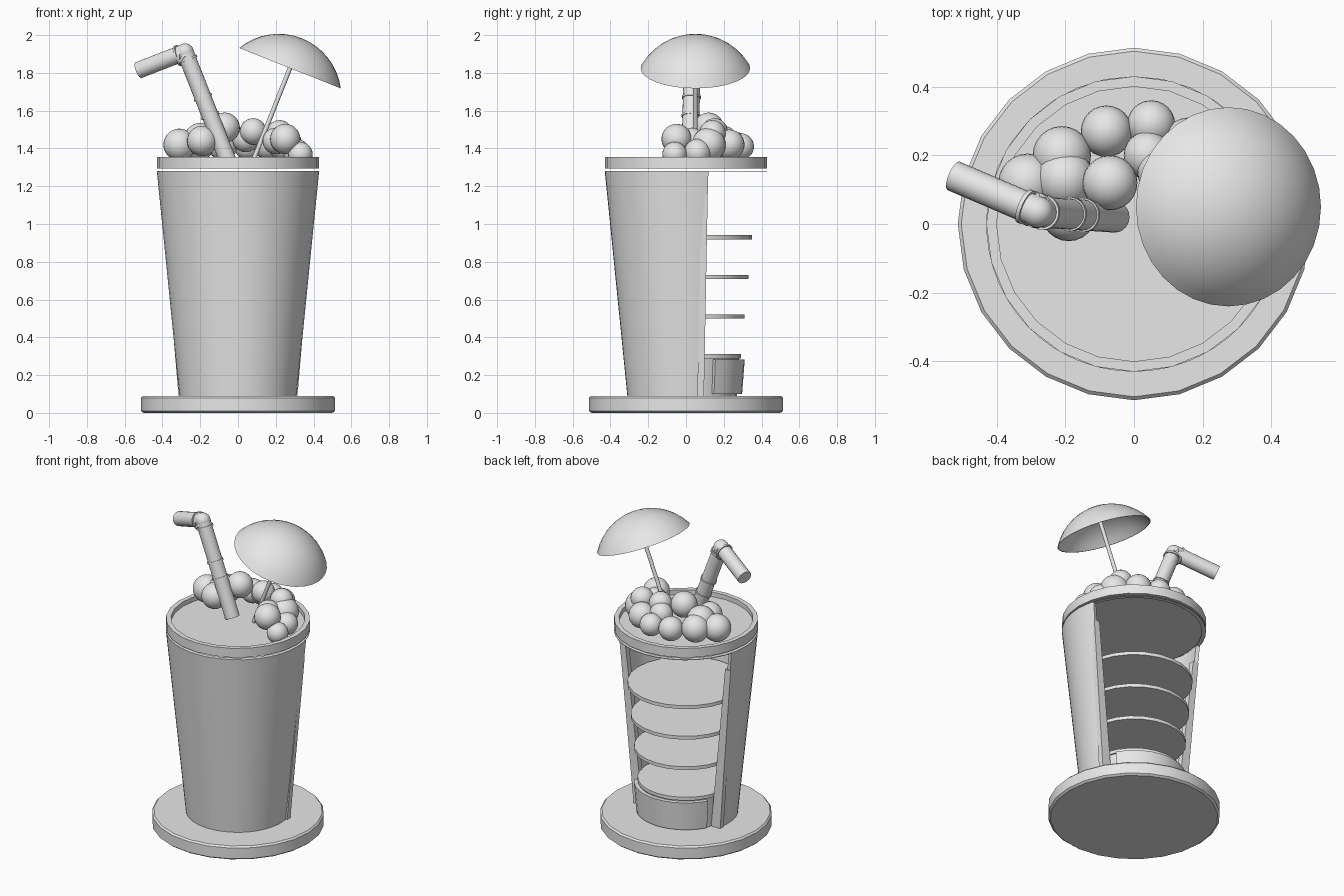
import bpy, bmesh, math
from math import radians, sin, cos
from mathutils import Vector

cube = bpy.data.objects.get("Cube")
if cube:
    bpy.data.objects.remove(cube, do_unlink=True)

grey = bpy.data.materials.new("plain grey")
grey.use_nodes = True
grey.diffuse_color = (0.8, 0.8, 0.8, 1)
grey.node_tree.nodes["Principled BSDF"].inputs["Base Color"].default_value = (0.8, 0.8, 0.8, 1)


def finish(name, bm):
    bmesh.ops.remove_doubles(bm, verts=bm.verts, dist=1e-5)
    bmesh.ops.recalc_face_normals(bm, faces=bm.faces)
    mesh = bpy.data.meshes.new(name)
    bm.to_mesh(mesh)
    bm.free()
    mesh.materials.append(grey)
    ob = bpy.data.objects.new(name, mesh)
    bpy.context.collection.objects.link(ob)
    bpy.ops.object.select_all(action="DESELECT")
    ob.select_set(True)
    bpy.context.view_layer.objects.active = ob
    bpy.ops.object.shade_smooth_by_angle(angle=radians(35))
    return ob


def lathe(name, profile, segments=24, start=0, sweep=360, closed=False):
    """Turn an (r, z) profile about z; a partial sweep of a closed profile gets end caps."""
    bm = bmesh.new()
    rings = []
    for i in range(segments + 1):
        a = radians(start + sweep * i / segments)
        rings.append([bm.verts.new((r * cos(a), r * sin(a), z)) for r, z in profile])
    n = len(profile)
    for a, b in zip(rings, rings[1:]):
        for j in range(n if closed else n - 1):
            k = (j + 1) % n
            quad = [a[j], b[j], b[k], a[k]]
            if profile[j][0] == 0:
                quad = [a[j], b[k], a[k]]
            elif profile[k][0] == 0:
                quad = [a[j], b[j], a[k]]
            bm.faces.new(quad)
    if closed and sweep < 360:
        bm.faces.new(rings[0])
        bm.faces.new(rings[-1])
    return finish(name, bm)


def disc(name, r, z0, z1):
    return lathe(name, [(0, z0), (r, z0), (r, z1), (0, z1)])


def rod(name, a, b, r, segments=20):
    a, b = Vector(a), Vector(b)
    bm = bmesh.new()
    bmesh.ops.create_cone(bm, cap_ends=True, segments=segments, radius1=r, radius2=r,
                          depth=(b - a).length)
    ob = finish(name, bm)
    ob.location = (a + b) / 2
    ob.rotation_euler = (b - a).to_track_quat("Z", "Y").to_euler()
    return ob


def ball(name, x, y, z, r):
    bm = bmesh.new()
    bmesh.ops.create_uvsphere(bm, u_segments=24, v_segments=14, radius=r)
    ob = finish(name, bm)
    ob.location = (x, y, z)
    return ob


# Round base with softened edges
lathe("base", [(0, 0), (0.50, 0), (0.513, 0.01), (0.513, 0.08), (0.503, 0.09), (0, 0.09)])

# Tapered cup wall, open at the back
lathe("cup_wall", [(0.31, 0.085), (0.43, 1.28), (0.405, 1.28), (0.285, 0.085)],
      32, 164, 212, closed=True)
lathe("cup_rim", [(0.43, 1.277), (0.43, 1.281), (0.405, 1.281), (0.405, 1.277)], 32, closed=True)

# Straight trims beside the opening
for side, name in ((1, "left_trim"), (-1, "right_trim")):
    bm = bmesh.new()
    ends = []
    for x0, x1, y0, y1, z in ((0.25, 0.315, 0.06, 0.095, 0.09), (0.365, 0.405, 0.08, 0.115, 1.16)):
        ends.append([bm.verts.new((side * x, y, z))
                     for x, y in ((x0, y0), (x1, y0), (x1, y1), (x0, y1))])
    low, high = ends
    bm.faces.new(low)
    bm.faces.new(high)
    for i in range(4):
        j = (i + 1) % 4
        bm.faces.new((low[i], low[j], high[j], high[i]))
    finish(name, bm)

# Shelves and the counter at the bottom
for i in range(4):
    z = 0.30 + 0.21 * i
    disc(f"shelf_{i + 1}", 0.29 + 0.02 * i, z - 0.011, z + 0.011)
lathe("counter_core", [(0, 0.09), (0.27, 0.09), (0.28, 0.29), (0, 0.29)])
lathe("counter_front", [(0.297, 0.1), (0.311, 0.283), (0.285, 0.283), (0.275, 0.1)],
      12, 30, 120, closed=True)

# Lid with raised rim
lathe("lid", [(0, 1.295), (0.43, 1.295), (0.43, 1.355), (0.40, 1.355), (0.40, 1.325), (0, 1.325)])

# Pearls heaped around the back of the lid
pearls = [
    (-.31, .12, 1.42, .085), (-.19, .03, 1.44, .08), (-.21, .20, 1.42, .085), (-.20, .13, 1.45, .085),
    (-.07, .12, 1.51, .08), (-.08, .27, 1.41, .075), (.05, .29, 1.41, .07), (.04, .20, 1.45, .07),
    (.08, .15, 1.49, .07), (.16, .23, 1.42, .08), (.22, .14, 1.48, .07), (.25, .12, 1.42, .09),
    (.20, .03, 1.44, .07), (.25, -.05, 1.45, .08), (.33, -.06, 1.37, .065), (.31, .06, 1.38, .07)]
for i, p in enumerate(pearls):
    ball(f"pearl_{i + 1}", *p)

# Bent straw with ribs
foot, bend, tip = Vector((-.055, .02, 1.34)), Vector((-.28, .035, 1.91)), Vector((-.525, .14, 1.815))
rod("straw_lower", foot, bend, 0.045)
rod("straw_upper", bend, tip, 0.045)
ball("straw_elbow", *bend, 0.046)
up, out = (bend - foot).normalized(), (tip - bend).normalized()
for i, t in enumerate((0.58, 0.41)):
    c = foot.lerp(bend, t)
    rod(f"straw_band_{i + 1}", c - up * 0.006, c + up * 0.006, 0.05)
for i in range(4):
    t = i / 3
    d = up.lerp(out, t).normalized()
    c = bend - up * 0.04 * (1 - t) + out * 0.04 * t
    rod(f"straw_rib_{i + 1}", c - d * 0.006, c + d * 0.006, 0.052)

# Tilted parasol: thin domed canopy on a stick
axis = Vector((0.37, 0, 0.93)).normalized()
centre = Vector((0.275, 0.05, 1.825))
R, drop, half = 0.332, 0.162, math.acos(0.162 / 0.332)
arc = [half * i / 8 for i in range(9)]
outer = [(R * sin(a), R * cos(a) - drop) for a in arc]
inner = [(r * 0.985, z - 0.01 * (1 - i / 8)) for i, (r, z) in enumerate(outer)]
canopy = lathe("parasol_canopy", outer + inner[::-1], 32)
canopy.location = centre
canopy.rotation_euler = Vector((0, 0, 1)).rotation_difference(axis).to_euler()
rod("parasol_stick", centre - axis * 0.53, centre + axis * 0.16, 0.012, 12)
